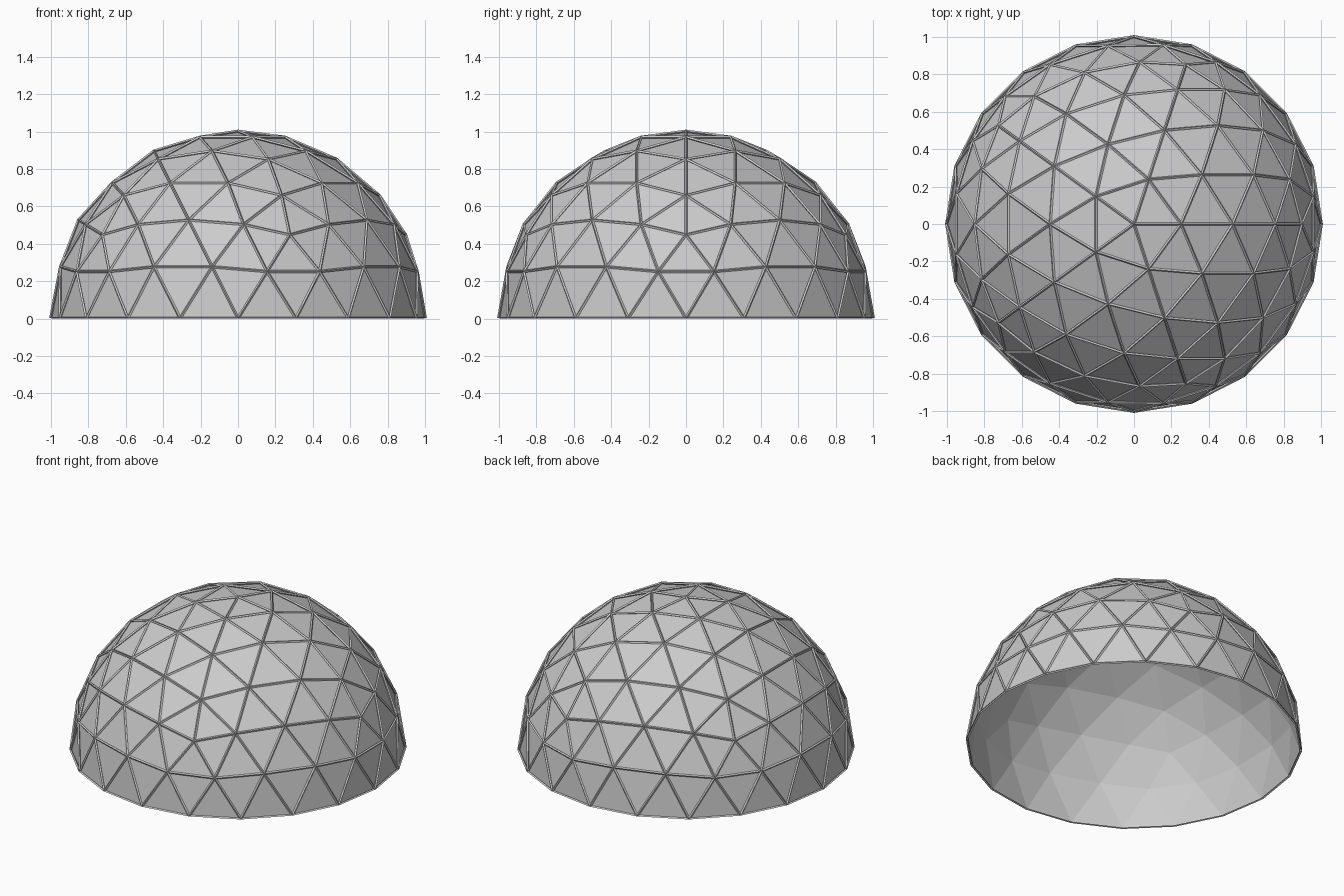
import bpy, bmesh

if "Cube" in bpy.data.objects:
    bpy.data.objects.remove(bpy.data.objects["Cube"])


def dome(name):
    # upper half of a four-frequency geodesic sphere
    bm = bmesh.new()
    bmesh.ops.create_icosphere(bm, subdivisions=3, radius=0.995)
    low = [v for v in bm.verts if v.co.z < -0.01]
    bmesh.ops.delete(bm, geom=low, context='VERTS')
    me = bpy.data.meshes.new(name)
    bm.to_mesh(me)
    bm.free()
    ob = bpy.data.objects.new(name, me)
    bpy.context.collection.objects.link(ob)
    return ob


# faceted skin panels
panels = dome("dome_panels")

# raised struts along the panel seams, none on the open rim
struts = dome("dome_struts")
wire = struts.modifiers.new("wire", 'WIREFRAME')
wire.thickness = 0.015
wire.offset = 1.0
wire.use_boundary = False
wire.use_even_offset = True
wire.use_replace = True
